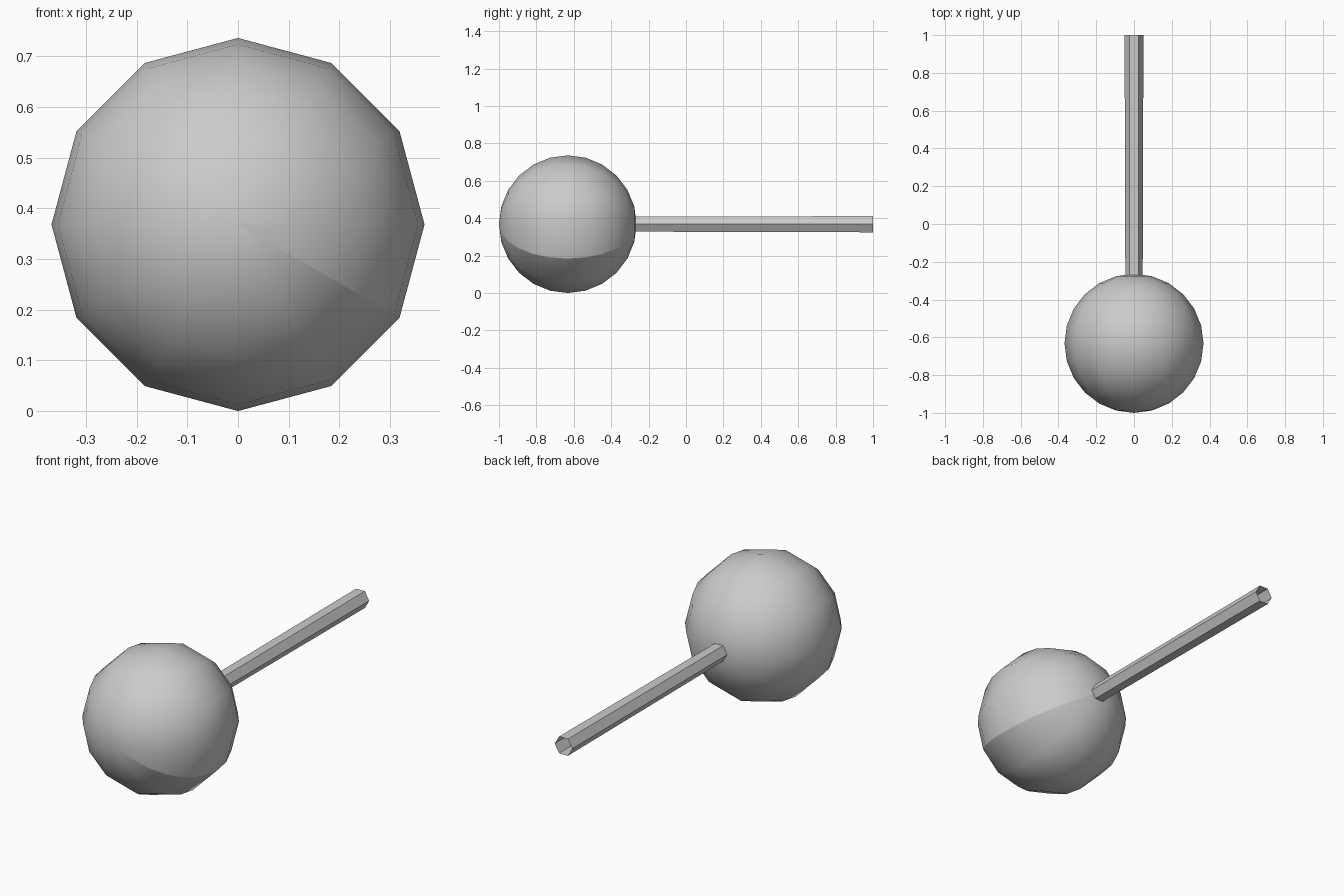
import bpy, bmesh, math

if "Cube" in bpy.data.objects:
    bpy.data.objects.remove(bpy.data.objects["Cube"])

R = 0.368            # ball radius
CY = -1 + R          # ball centre along y
CZ = R               # axis height

grey = bpy.data.materials.new("light_grey")
grey.diffuse_color = (0.6, 0.6, 0.6, 1)
grey.use_nodes = True
grey.node_tree.nodes["Principled BSDF"].inputs["Base Color"].default_value = grey.diffuse_color


def lathe(name, profile, sides, start, smooth):
    """Spin (y, radius) points round the y axis, leaving an open seam at the start angle."""
    bm = bmesh.new()
    cols = []
    for i in range(sides + 1):
        a = start + 2 * math.pi * i / sides
        cols.append([bm.verts.new((r * math.cos(a), y, CZ + r * math.sin(a)))
                     for y, r in profile])
    for c, d in zip(cols, cols[1:]):
        for j in range(len(profile) - 1):
            quad = (c[j], c[j + 1], d[j + 1], d[j])
            # triangles at the poles
            if profile[j][1] < 1e-6:
                quad = (c[j], c[j + 1], d[j + 1])
            elif profile[j + 1][1] < 1e-6:
                quad = (c[j], c[j + 1], d[j])
            f = bm.faces.new(quad)
            f.smooth = smooth
    # join the spokes everywhere except along the seam
    bmesh.ops.remove_doubles(bm, verts=[v for c in cols[1:-1] for v in c], dist=1e-5)
    bmesh.ops.delete(bm, geom=[v for v in bm.verts if not v.link_faces], context='VERTS')
    bm.normal_update()
    # face outwards
    f = max(bm.faces, key=lambda q: q.calc_center_median().z)
    if f.normal.z < 0:
        bmesh.ops.reverse_faces(bm, faces=bm.faces[:])
    me = bpy.data.meshes.new(name)
    bm.to_mesh(me)
    bm.free()
    me.materials.append(grey)
    ob = bpy.data.objects.new(name, me)
    bpy.context.collection.objects.link(ob)
    return ob


# Smooth twelve-sided ball with its poles along y
RINGS = 12
ball = [(CY - R * math.cos(math.pi * k / RINGS), R * math.sin(math.pi * k / RINGS))
        for k in range(RINGS + 1)]
lathe("ball", ball, 12, math.radians(-30), True)

# Slightly flared hexagonal tube, open at the far end
lathe("stick", [(-0.29, 0.046), (1.0, 0.05)], 6, 0, False)
